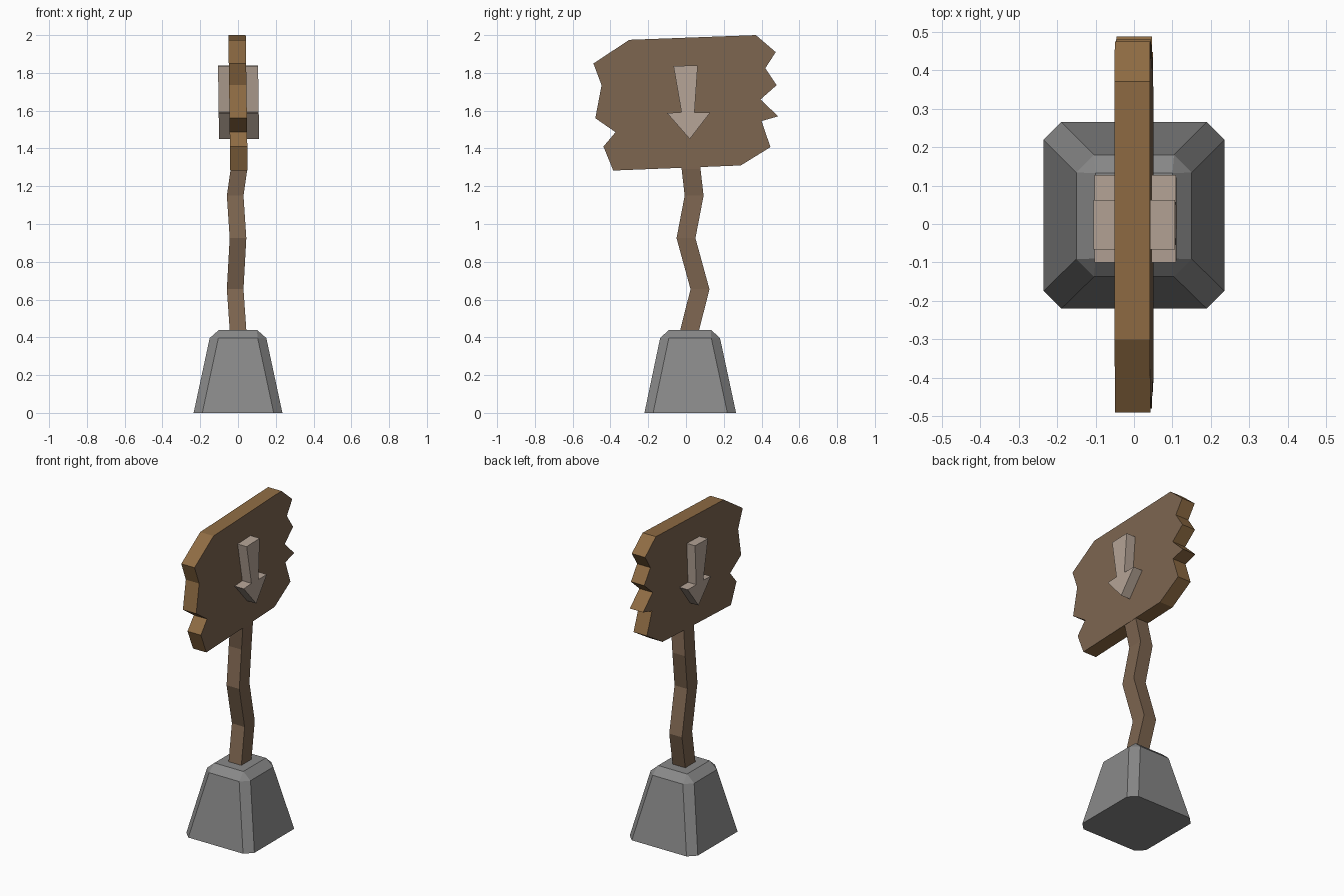
import bpy, bmesh

if "Cube" in bpy.data.objects:
    bpy.data.objects.remove(bpy.data.objects["Cube"])


def material(name, rgb):
    m = bpy.data.materials.new(name)
    m.diffuse_color = (*rgb, 1)
    m.use_nodes = True
    m.node_tree.nodes["Principled BSDF"].inputs["Base Color"].default_value = m.diffuse_color
    return m


WOOD = material("weathered wood", (0.205, 0.130, 0.080))
EDGE = material("cut wood edge", (0.275, 0.150, 0.057))
PALE = material("pale wood", (0.46, 0.37, 0.305))
STONE = material("grey stone", (0.25, 0.25, 0.25))


def loft(name, rings, mats, face_rule=None):
    """Skin closed rings of points and cap both ends."""
    bm = bmesh.new()
    loops = [[bm.verts.new(p) for p in ring] for ring in rings]
    n = len(loops[0])
    for a, b in zip(loops, loops[1:]):
        for i in range(n):
            j = (i + 1) % n
            bm.faces.new((a[i], a[j], b[j], b[i]))
    bm.faces.new(loops[0][::-1])
    bm.faces.new(loops[-1])
    bmesh.ops.remove_doubles(bm, verts=bm.verts, dist=0.0005)
    bmesh.ops.recalc_face_normals(bm, faces=bm.faces)
    if face_rule:
        for f in bm.faces:
            f.material_index = face_rule(f)
    me = bpy.data.meshes.new(name)
    bm.to_mesh(me)
    bm.free()
    for m in mats:
        me.materials.append(m)
    ob = bpy.data.objects.new(name, me)
    bpy.context.collection.objects.link(ob)
    return ob


def slab(outline, x0, x1):
    """Two copies of a y-z outline, leaning slightly to -x with height."""
    return [[(x - 0.014 * (z - 1.64), y, z) for y, z in outline] for x in (x0, x1)]


def octagon(hx, y0, y1, c, z):
    """Rectangle with corners cut by c."""
    return [(-hx + c, y0, z), (hx - c, y0, z), (hx, y0 + c, z), (hx, y1 - c, z),
            (hx - c, y1, z), (-hx + c, y1, z), (-hx, y1 - c, z), (-hx, y0 + c, z)]


# Stone foot: tapered block with bevelled corners and top rim
loft("stone_base", [octagon(0.235, -0.22, 0.265, 0.046, 0),
                    octagon(0.15, -0.137, 0.18, 0.046, 0.396),
                    octagon(0.10, -0.09, 0.132, 0, 0.44)], [STONE])

# Crooked post: square section along a zigzag path (x, y, z)
path = [(0.004, 0.005, 0.38), (0, 0.02, 0.44), (-0.015, 0.074, 0.655), (0, 0, 0.925),
        (-0.015, 0.043, 1.15), (0.005, 0.027, 1.29), (0.005, 0.025, 1.33)]
loft("post", [[(x - 0.044, y - 0.05, z), (x + 0.044, y - 0.05, z),
               (x + 0.044, y + 0.05, z), (x - 0.044, y + 0.05, z)]
              for x, y, z in path], [WOOD])

# Sign board with splintered ends; rim faces get the cut wood colour
board = [(-0.49, 1.85), (-0.30, 1.975), (0.37, 2.0), (0.475, 1.91), (0.42, 1.825),
         (0.48, 1.735), (0.395, 1.66), (0.487, 1.57), (0.40, 1.545), (0.447, 1.407),
         (0.29, 1.31), (-0.385, 1.283), (-0.437, 1.41), (-0.373, 1.486),
         (-0.48, 1.56), (-0.447, 1.735)]
loft("sign_board", slab(board, -0.046, 0.046), [WOOD, EDGE],
     lambda f: 0 if abs(f.normal.x) > 0.9 else 1)

# Raised downward arrow, standing out on both sides
arrow = [(-0.066, 1.836), (0.062, 1.84), (0.045, 1.59), (0.128, 1.59),
         (0.02, 1.45), (-0.1, 1.587), (-0.024, 1.592)]
loft("arrow", slab(arrow, -0.103, 0.109), [PALE])
